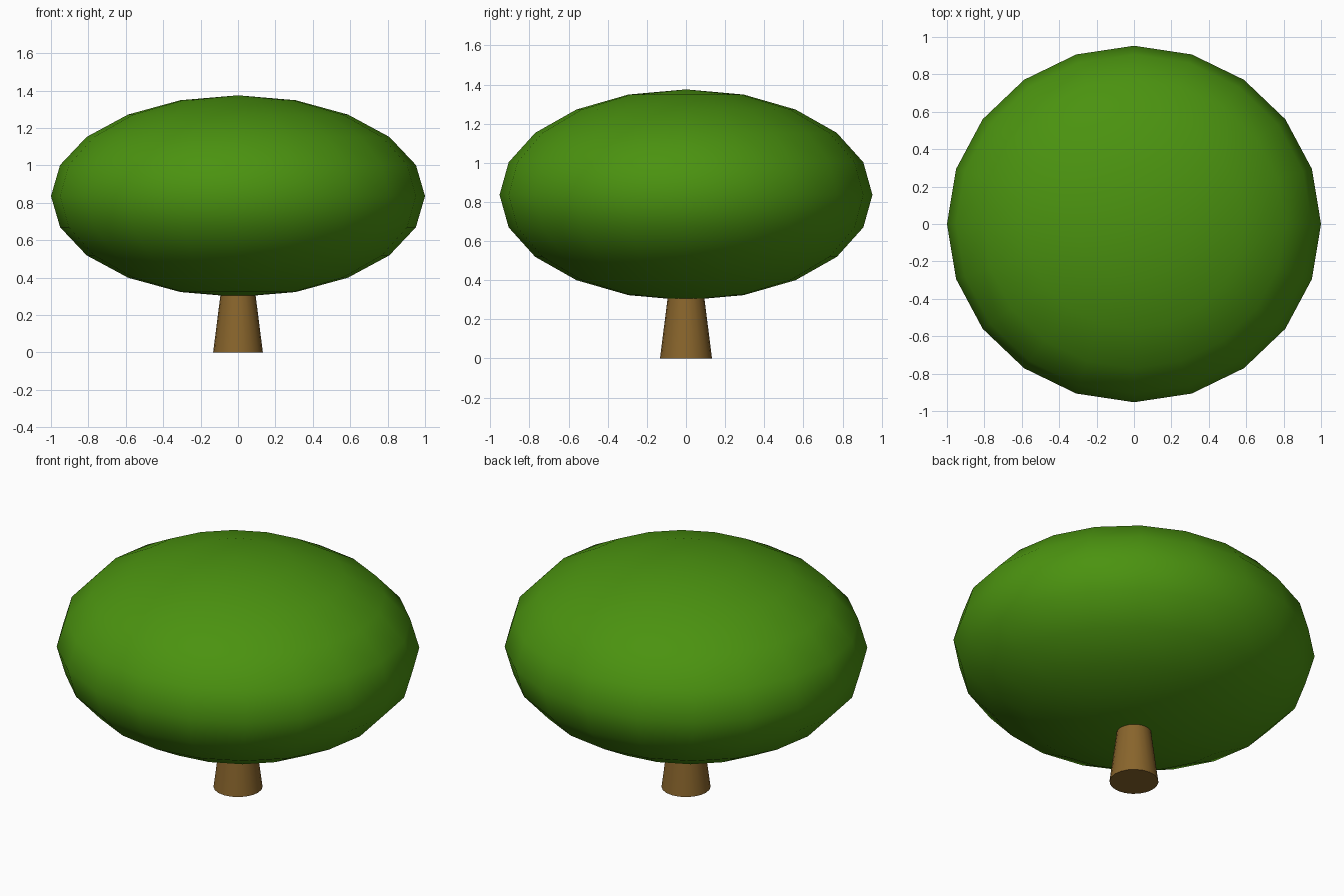
import bpy

if "Cube" in bpy.data.objects:
    bpy.data.objects.remove(bpy.data.objects["Cube"])


def finish(name, color, angle):
    """Name, colour and smooth the active object."""
    obj = bpy.context.object
    obj.name = name
    mat = bpy.data.materials.new(name + "_material")
    mat.diffuse_color = color
    mat.use_nodes = True
    mat.node_tree.nodes["Principled BSDF"].inputs["Base Color"].default_value = mat.diffuse_color
    obj.data.materials.append(mat)
    bpy.ops.object.transform_apply(location=False, rotation=False, scale=True)
    bpy.ops.object.shade_smooth_by_angle(angle=angle)
    return obj


# Tapered trunk, its top tucked inside the crown
H, R_BASE, SLOPE = 0.40, 0.133, 0.127
bpy.ops.mesh.primitive_cone_add(vertices=20, radius1=R_BASE,
                                radius2=R_BASE - SLOPE * H, depth=H,
                                location=(0, 0, H / 2))
finish("trunk", (0.25, 0.13, 0.025, 1), 0.7)

# Flattened leafy crown
bpy.ops.mesh.primitive_uv_sphere_add(segments=20, ring_count=10, radius=1,
                                     location=(0, 0, 0.836))
crown = bpy.context.object
crown.scale = (1.0, 0.953, 0.539)
finish("crown", (0.07, 0.29, 0.005, 1), 1.2)
